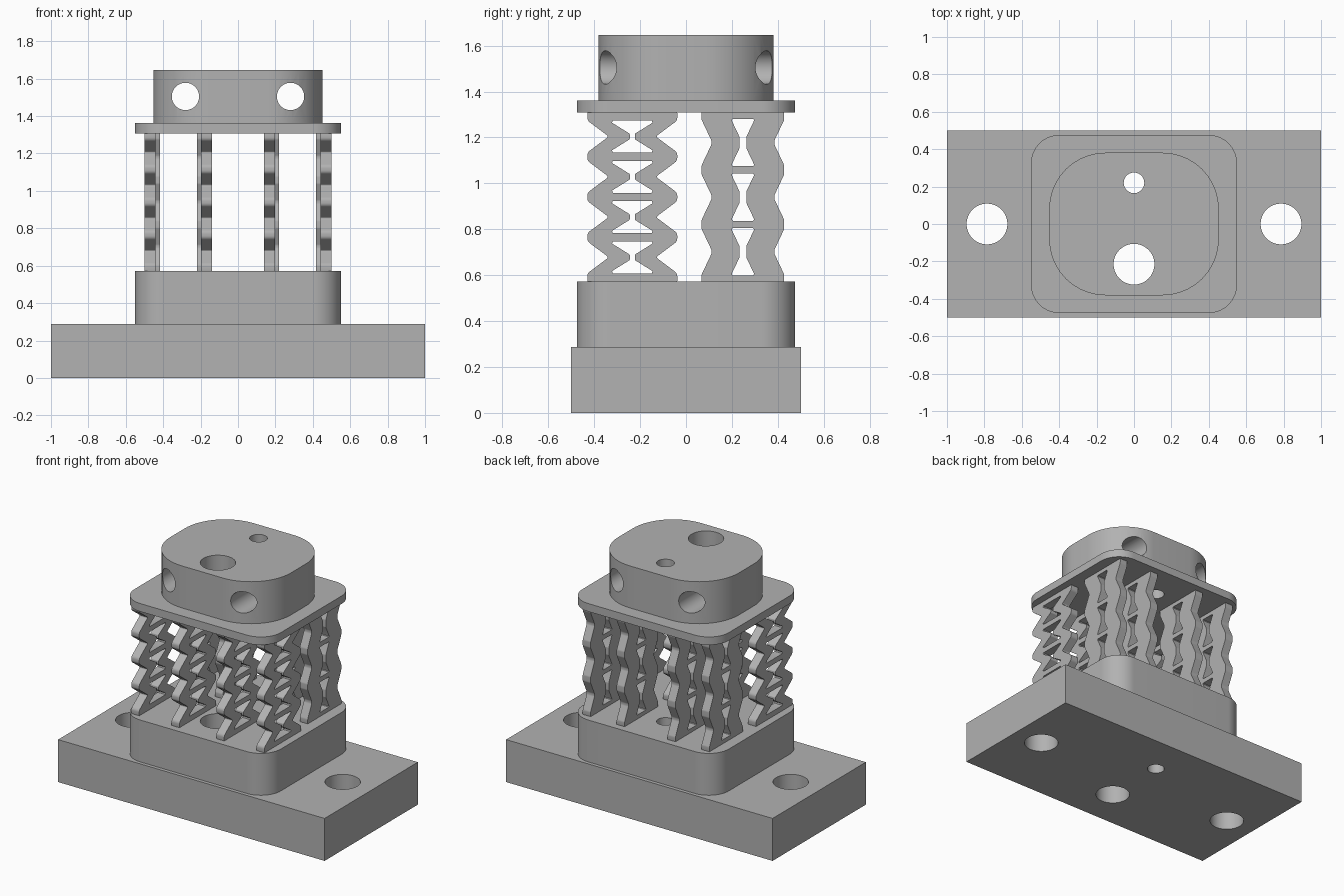
import bpy
import bmesh
from math import radians, sin, tan, cos, pi
from mathutils import Matrix, Vector

if "Cube" in bpy.data.objects:
    bpy.data.objects.remove(bpy.data.objects["Cube"])

GREY = (0.445, 0.445, 0.445, 1)
grey = bpy.data.materials.new("plain grey")
grey.use_nodes = True
grey.diffuse_color = GREY
grey.node_tree.nodes["Principled BSDF"].inputs["Base Color"].default_value = GREY


def fillet(points, radius, steps):
    """Round every corner of a closed outline with an arc."""
    pts = [Vector(p) for p in points]
    out = []
    for i, p in enumerate(pts):
        a, b = pts[i - 1] - p, pts[(i + 1) % len(pts)] - p
        limit = 0.49 * min(a.length, b.length)
        a.normalize()
        b.normalize()
        half = a.angle(b) / 2
        if half > 1.56:
            out.append(p)
            continue
        t = min(radius / tan(half), limit)
        r = t * tan(half)
        c = p + (a + b).normalized() * (r / sin(half))
        start, end = p + a * t - c, p + b * t - c
        out += [c + start.lerp(end, k / steps).normalized() * r for k in range(steps + 1)]
    return out


def rounded_rect(hx, hy, radius):
    corners = [(-hx, -hy), (hx, -hy), (hx, hy), (-hx, hy)]
    return fillet(corners, radius, 12) if radius else corners


def circle(x, y, r, n=48):
    return [(x + r * cos(2 * pi * i / n), y + r * sin(2 * pi * i / n)) for i in range(n)]


def extrude(name, outlines, depth, matrix):
    """Filled outlines (inner ones become holes), extruded evenly about their plane."""
    curve = bpy.data.curves.new(name, 'CURVE')
    curve.dimensions = '2D'
    curve.fill_mode = 'BOTH'
    curve.extrude = depth / 2
    for pts in outlines:
        s = curve.splines.new('POLY')
        s.points.add(len(pts) - 1)
        for sp, p in zip(s.points, pts):
            sp.co = (p[0], p[1], 0, 1)
        s.use_cyclic_u = True
    temp = bpy.data.objects.new(name, curve)
    mesh = bpy.data.meshes.new_from_object(temp)
    bpy.data.objects.remove(temp)
    bpy.data.curves.remove(curve)
    bm = bmesh.new()
    bm.from_mesh(mesh)
    bmesh.ops.remove_doubles(bm, verts=bm.verts, dist=1e-5)
    bm.transform(matrix)
    bmesh.ops.recalc_face_normals(bm, faces=bm.faces)
    bm.to_mesh(mesh)
    bm.free()
    mesh.name = name
    return finish(mesh)


def finish(mesh):
    mesh.materials.clear()
    mesh.materials.append(grey)
    mesh.shade_smooth()
    mesh.set_sharp_from_angle(angle=radians(32))
    return mesh


def place(name, mesh, x=0):
    ob = bpy.data.objects.new(name, mesh)
    ob.location.x = x
    bpy.context.scene.collection.objects.link(ob)
    return ob


def slab(name, outline, holes, z0, z1):
    up = Matrix.Translation((0, 0, (z0 + z1) / 2))
    return place(name, extrude(name, [outline] + holes, z1 - z0, up))


# Stacked blocks, all pierced by the two vertical bores
bores = [circle(0, -0.215, 0.109), circle(0, 0.22, 0.055)]
bolts = [circle(s * 0.786, 0, 0.109) for s in (-1, 1)]
slab("base_block", rounded_rect(1, 0.5, 0), bores + bolts, 0, 0.288)
slab("pedestal", rounded_rect(0.55, 0.476, 0.15), bores, 0.288, 0.572)
slab("upper_plate", rounded_rect(0.55, 0.476, 0.15), bores, 1.308, 1.362)
head = slab("head_block", rounded_rect(0.453, 0.381, 0.3), bores, 1.362, 1.647)

# Cross holes through the head, front to back
for s in (-1, 1):
    along_y = Matrix.Translation((0, 0, 1.505)) @ Matrix.Rotation(pi / 2, 4, 'X')
    cutter = place("cross_hole_cutter", extrude("cross_hole_cutter", [circle(s * 0.281, 0, 0.073)], 2, along_y))
    cutter.hide_render = True
    mod = head.modifiers.new("cross_hole", 'BOOLEAN')
    mod.operation = 'DIFFERENCE'
    mod.solver = 'EXACT'
    mod.object = cutter
    bpy.context.view_layer.update()
    cut = bpy.data.meshes.new_from_object(head.evaluated_get(bpy.context.evaluated_depsgraph_get()))
    head.modifiers.clear()
    head.data = finish(cut)
    bpy.data.objects.remove(cutter)

# Axes turned so that outlines drawn in (y, z) are extruded along x
SIDEWAYS = Matrix(((0, 0, 1, 0), (1, 0, 0, 0), (0, 1, 0, 0), (0, 0, 0, 1)))


def spring(name, mid, z0, pitch, count, outer, waist, inner, neck, link, peak, tip):
    """Pair of mirrored zigzag strips joined by links; widths are half-widths about mid."""
    side = [(outer, 0.55)]
    for k in range(count + 1):
        z = z0 + k * pitch
        if k:
            side += [(waist, z - pitch / 2 - tip / 3), (waist, z - pitch / 2 + tip / 3)]
            side.append((outer, z - peak))
        if k < count:
            side.append((outer, z + peak))
    side.append((outer, 1.33))
    right = [(mid + w, z) for w, z in side]
    left = [(mid - w, z) for w, z in reversed(side)]
    outlines = [fillet(right + left, 0.025, 4)]
    # Hourglass windows between the links
    for k in range(count):
        lo, hi = z0 + k * pitch + link, z0 + (k + 1) * pitch - link
        m = (lo + hi) / 2
        half = [(inner, lo), (neck, m - tip), (neck, m + tip), (inner, hi)]
        window = [(mid + w, z) for w, z in half] + [(mid - w, z) for w, z in reversed(half)]
        outlines.append(fillet(window, 0.006, 3))
    return extrude(name, outlines, 0.059, SIDEWAYS)


# Four tight springs in front, four slimmer ones behind
front = spring("front_spring", -0.234, 0.59, 0.1755, 4, 0.196, 0.108, 0.104, 0.011, 0.018, 0.018, 0.012)
rear = spring("rear_spring", 0.248, 0.583, 0.238, 3, 0.18, 0.137, 0.052, 0.015, 0.016, 0.02, 0.025)
for label, mesh, xs in (("front", front, (0.47, 0.168)), ("rear", rear, (0.446, 0.191))):
    for s, hand in ((1, "left"), (-1, "right")):
        for x, spot in zip(xs, ("outer", "inner")):
            place(f"{label}_{spot}_spring_{hand}", mesh, s * x)
